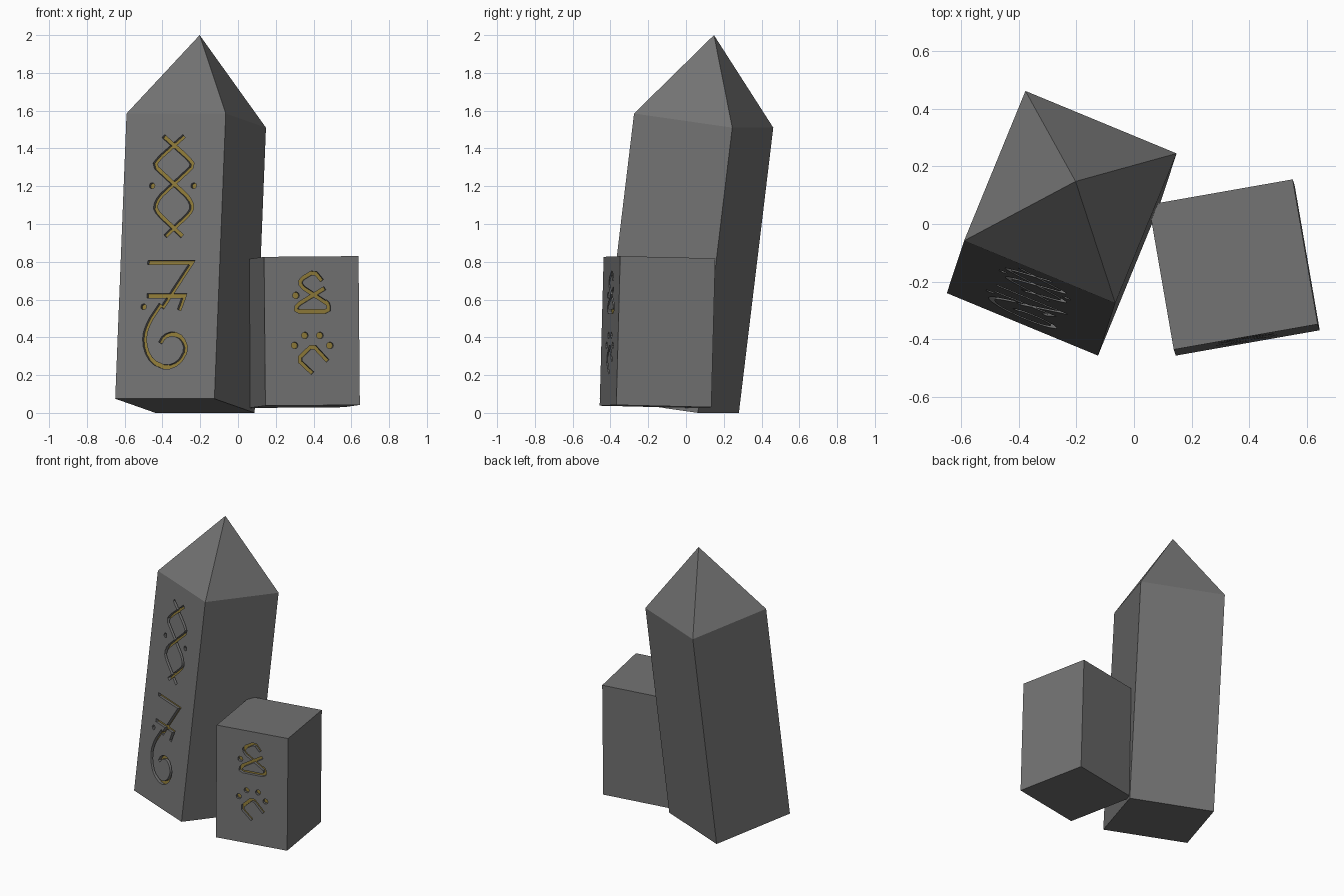
import bpy, bmesh, math
from mathutils import Vector

if "Cube" in bpy.data.objects:
    bpy.data.objects.remove(bpy.data.objects["Cube"])


def material(name, colour):
    mat = bpy.data.materials.new(name)
    mat.diffuse_color = (*colour, 1)
    mat.use_nodes = True
    mat.node_tree.nodes["Principled BSDF"].inputs["Base Color"].default_value = mat.diffuse_color
    return mat


gold = material("dull_gold", (0.27, 0.195, 0.04))
stone = material("dark_stone", (0.17, 0.17, 0.17))


def new_object(name, bm, mat):
    bmesh.ops.recalc_face_normals(bm, faces=bm.faces)
    mesh = bpy.data.meshes.new(name)
    bm.to_mesh(mesh)
    bm.free()
    mesh.materials.append(mat)
    ob = bpy.data.objects.new(name, mesh)
    bpy.context.collection.objects.link(ob)
    return ob


def leaning_block(name, origin, u, v, w, apex=None):
    """Slanted block from a corner and three edges, with an optional pointed tip."""
    o, u, v, w = map(Vector, (origin, u, v, w))
    bm = bmesh.new()
    low = [bm.verts.new(p) for p in (o, o + u, o + u + w, o + w)]
    top = [bm.verts.new(p.co + v) for p in low]
    bm.faces.new(low)
    if not apex:
        bm.faces.new(top)
    else:
        tip = bm.verts.new(apex)
    for i in range(4):
        j = (i + 1) % 4
        bm.faces.new((low[i], low[j], top[j], top[i]))
        if apex:
            bm.faces.new((top[i], top[j], tip))
    return new_object(name, bm, stone)


def rounded(pts):
    """Cut each inner corner of a path once."""
    out = [pts[0]]
    for a, b, c in zip(pts, pts[1:], pts[2:]):
        a, b, c = map(Vector, (a, b, c))
        for q in (a, c):
            out.append(tuple(b + (q - b) * min(0.25, 0.018 / (q - b).length)))
    return out + [pts[-1]]


def band(pts, n, width):
    """Left and right edges of a mitred band along a path."""
    left, right = [], []
    for i, p in enumerate(pts):
        a = (p - pts[i - 1]).normalized() if i else None
        b = (pts[i + 1] - p).normalized() if i < len(pts) - 1 else None
        t = ((a or b) + (b or a)).normalized()
        side = n.cross(t) * (width / 2 / max(0.5, t.dot(a or b)))
        left.append(p + side)
        right.append(p - side)
    return left, right


def add_prism(bm, left, right, n, hi, lo):
    rows = [[bm.verts.new(p + n * h) for p in e]
            for e, h in ((left, hi), (right, hi), (right, lo), (left, lo))]
    for k in range(4):
        a, b = rows[k], rows[(k + 1) % 4]
        for i in range(len(a) - 1):
            bm.faces.new((a[i], a[i + 1], b[i + 1], b[i]))
    bm.faces.new([r[0] for r in rows])
    bm.faces.new([r[-1] for r in rows])


def add_disc(bm, c, n, u, r, hi, lo, sides=10):
    w = n.cross(u)
    ring = [c + r * (u * math.cos(a) + w * math.sin(a))
            for a in (2 * math.pi * i / sides for i in range(sides))]
    top = [bm.verts.new(p + n * hi) for p in ring]
    bot = [bm.verts.new(p + n * lo) for p in ring]
    bm.faces.new(top)
    bm.faces.new(bot)
    for i in range(sides):
        j = (i + 1) % sides
        bm.faces.new((top[i], top[j], bot[j], bot[i]))


def carve(block, origin, u, v, strokes, dots, r, width=0.022):
    """Cut the pattern, given in front-view x and z, into a face and inlay its floor."""
    o, u, v = map(Vector, (origin, u, v))
    n = u.cross(v).normalized()

    def on_face(x, z):
        y = o.y - (n.x * (x - o.x) + n.z * (z - o.z)) / n.y
        return Vector((x, y, z))

    def pattern(name, mat, hi, lo):
        bm = bmesh.new()
        for k, s in enumerate(strokes):
            left, right = band([on_face(*p) for p in s], n, width)
            add_prism(bm, left, right, n, hi + k * 0.0002, lo - k * 0.0002)
        for d in dots:
            add_disc(bm, on_face(*d), n, u.normalized(), r, hi, lo)
        return new_object(name, bm, mat)

    cutter = pattern(block.name + "_groove_cutter", stone, 0.02, -0.025)
    cutter.hide_render = True
    mod = block.modifiers.new("grooves", 'BOOLEAN')
    mod.operation = 'DIFFERENCE'
    mod.solver = 'EXACT'
    mod.use_self = True
    mod.object = cutter
    bpy.context.view_layer.objects.active = block
    bpy.ops.object.modifier_apply(modifier=mod.name)
    bpy.data.objects.remove(cutter)
    pattern(block.name + "_inlay", gold, -0.022, -0.027)


# Tall leaning pillar with pointed tip
O, U, V, W = (-0.65, -0.24, 0.075), (0.525, -0.217, 0), (0.06, 0.182, 1.51), (0.213, 0.52, -0.075)
pillar = leaning_block("tall_pillar", O, U, V, W, (-0.203, 0.148, 2.0))

# Mirrored zigzag pair, then hooked curve below
cx = -0.341
zig = [(-0.055, 1.465), (0.075, 1.35), (0.105, 1.31), (-0.078, 1.14), (-0.1, 1.09), (-0.082, 1.055), (0.045, 0.935)]
strokes = [rounded([(cx + s * x, z) for x, z in zig]) for s in (1, -1)]
strokes += [
    [(-0.478, 0.796), (-0.245, 0.796), (-0.402, 0.555)],
    [(-0.482, 0.62), (-0.285, 0.62), (-0.312, 0.545)],
    rounded([(-0.41, 0.575), (-0.47, 0.485), (-0.497, 0.41), (-0.49, 0.335), (-0.455, 0.27), (-0.38, 0.237),
             (-0.312, 0.265), (-0.273, 0.335), (-0.295, 0.397), (-0.345, 0.422), (-0.392, 0.405), (-0.412, 0.37)]),
]
carve(pillar, O, U, V, strokes, [(-0.455, 1.203), (-0.235, 1.203), (-0.5, 0.562)], 0.016)

# Short block
O, U, V, W = (0.145, -0.457, 0.038), (0.5, 0.088, 0.004), (-0.007, 0.021, 0.788), (-0.087, 0.503, -0.012)
block = leaning_block("short_block", O, U, V, W)

# Looped bands and chevron with dots
strokes = [
    rounded([(0.445, 0.70), (0.405, 0.75), (0.33, 0.705), (0.335, 0.67), (0.475, 0.578)]),
    rounded([(0.462, 0.592), (0.48, 0.575), (0.48, 0.537), (0.308, 0.537), (0.312, 0.57), (0.46, 0.66)]),
    rounded([(0.395, 0.21), (0.317, 0.283), (0.397, 0.36), (0.475, 0.275)]),
]
dots = [(0.307, 0.622), (0.354, 0.41), (0.434, 0.41), (0.3, 0.357), (0.487, 0.357)]
carve(block, O, U, V, strokes, dots, 0.018, 0.02)
